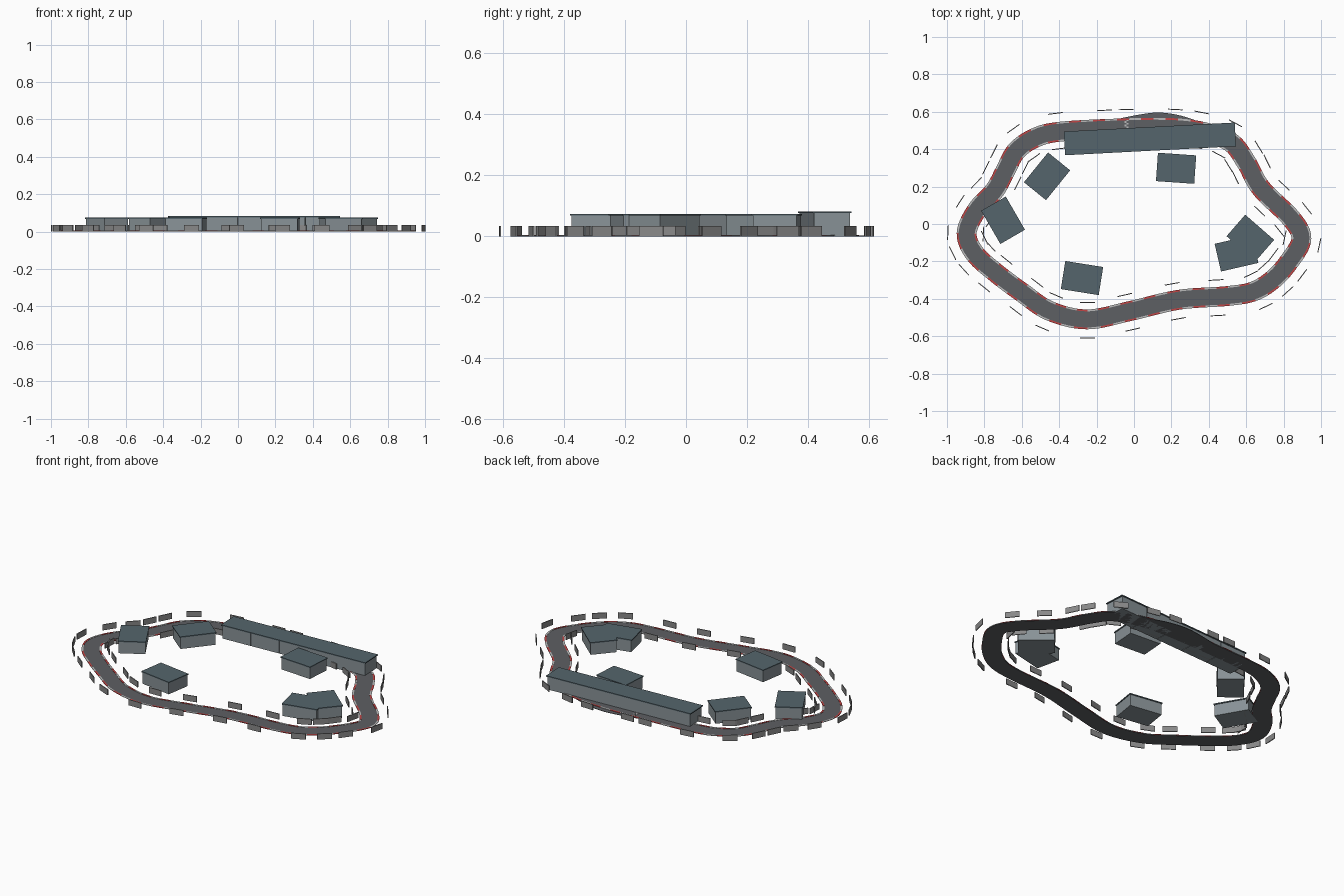
import bpy, math
from mathutils import Vector as V

if "Cube" in bpy.data.objects:
    bpy.data.objects.remove(bpy.data.objects["Cube"])


def mat(name, c):
    m = bpy.data.materials.new(name)
    m.diffuse_color = (*c, 1)
    m.use_nodes = True
    m.node_tree.nodes["Principled BSDF"].inputs["Base Color"].default_value = m.diffuse_color
    return m


ASPHALT = mat("asphalt", (0.11, 0.115, 0.125))
RED = mat("red", (0.55, 0.06, 0.06))
PALE = mat("pale", (0.5, 0.5, 0.5))
WALL = mat("wall", (0.25, 0.29, 0.31))
ROOF = mat("roof", (0.09, 0.13, 0.15))
BARRIER = mat("barrier", (0.25, 0.25, 0.25))


def mesh(name, verts, faces, m):
    me = bpy.data.meshes.new(name)
    me.from_pydata(verts, [], faces)
    me.materials.append(m)
    ob = bpy.data.objects.new(name, me)
    bpy.context.collection.objects.link(ob)
    return ob


def box_data(x, y, z0, z1, sx, sy, ang):
    c, s = math.cos(ang), math.sin(ang)
    vs = [(x + c * a * sx / 2 - s * b * sy / 2, y + s * a * sx / 2 + c * b * sy / 2, z)
          for z in (z0, z1) for a, b in ((-1, -1), (1, -1), (1, 1), (-1, 1))]
    fs = [(3, 2, 1, 0), (4, 5, 6, 7)] + [(i, (i + 1) % 4, (i + 1) % 4 + 4, i + 4) for i in range(4)]
    return vs, fs


def boxes(name, items, m):
    verts, faces = [], []
    for it in items:
        v, f = box_data(*it)
        faces += [[i + len(verts) for i in q] for q in f]
        verts += v
    return mesh(name, verts, faces, m)


def spline(pts, closed, n=10):
    pts = [V(p) for p in pts]
    k, out = len(pts), []
    get = (lambda i: pts[i % k]) if closed else (lambda i: pts[min(max(i, 0), k - 1)])
    for i in range(k if closed else k - 1):
        a, b, c, d = (get(i + j) for j in (-1, 0, 1, 2))
        for j in range(n):
            t = j / n
            out.append(0.5 * (2 * b + (c - a) * t + (2 * a - 5 * b + 4 * c - d) * t**2
                              + (3 * b - a - 3 * c + d) * t**3))
    return out if closed else out + [pts[-1]]


def tangents(path, closed):
    k = len(path)
    return [((path[(i + 1) % k] - path[i - 1]) if closed
             else (path[min(i + 1, k - 1)] - path[max(i - 1, 0)])).normalized() for i in range(k)]


def ribbon(name, path, closed, lo, hi, z0, z1, m, keep=lambda i: True):
    # strip between two offsets left of the path, with thickness
    tan, k = tangents(path, closed), len(path)
    verts, faces = [], []
    for p, t in zip(path, tan):
        nrm = V((-t.y, t.x))
        a, b = p + nrm * lo, p + nrm * hi
        verts += [(a.x, a.y, z0), (a.x, a.y, z1), (b.x, b.y, z1), (b.x, b.y, z0)]
    for i in range(k if closed else k - 1):
        if not keep(i):
            continue
        p, q = 4 * i, 4 * ((i + 1) % k)
        faces += [(p + j, p + (j + 1) % 4, q + (j + 1) % 4, q + j) for j in range(4)]
        if not (closed and keep((i - 1) % k)):
            faces.append((p + 3, p + 2, p + 1, p))
        if not (closed and keep((i + 1) % k)):
            faces.append((q, q + 1, q + 2, q + 3))
    return mesh(name, verts, faces, m)


# Track centre line, counter-clockwise
raw = spline([(-.895, -.05), (-.85, -.16), (-.74, -.26), (-.60, -.365), (-.45, -.465), (-.25, -.51),
              (-.02, -.465), (.24, -.405), (.5, -.385), (.64, -.36), (.745, -.295), (.83, -.2),
              (.895, -.08), (.84, .03), (.68, .19), (.60, .33), (.52, .435), (.38, .49),
              (.2, .513), (-.1, .51), (-.4, .493), (-.53, .46), (-.63, .39), (-.69, .28),
              (-.745, .18), (-.84, .075)], True)
# Even resampling so the kerb blocks have equal length
N = 280
seg = [(raw[(i + 1) % len(raw)] - raw[i]).length for i in range(len(raw))]
step, path, acc, nxt = sum(seg) / N, [], 0, 0
for i, s in enumerate(seg):
    while nxt < acc + s and len(path) < N:
        path.append(raw[i].lerp(raw[(i + 1) % len(raw)], (nxt - acc) / s))
        nxt += step
    acc += s
tan = tangents(path, True)

ribbon("track", path, True, -.05, .05, 0, .003, ASPHALT)

# Red and pale kerbs on both edges
for side, lo in (("inner", .043), ("outer", -.053)):
    ribbon(side + "_kerb_red", path, True, lo, lo + .01, .002, .005, RED, lambda i: i % 8 < 4)
    ribbon(side + "_kerb_pale", path, True, lo, lo + .01, .002, .0045, PALE, lambda i: i % 8 >= 4)

# Pit lane bulging outward behind the long building
pit = spline([(-.1, .525), (.02, .55), (.13, .563), (.24, .548), (.34, .515)], False)
ribbon("pit_lane", pit, False, -.033, .033, 0, .0025, ASPHALT)

# Chequered start line
boxes("start_line", [(-.045 + .01 * (i % 2), .466 + i * .01, .002, .0045, .01, .01, 0)
                     for i in range(10)], PALE)

# Barrier pairs, located by rough outer positions and snapped to the track
outer = [(-.997, -.03), (-.97, -.16), (-.92, -.24), (-.8, -.337), (-.63, -.455), (-.48, -.55),
         (-.245, -.605), (-.01, -.56), (.235, -.51), (.45, -.485), (.70, -.44), (.845, -.385),
         (.915, -.28), (.985, -.13), (.905, .07), (.78, .19), (.70, .33), (.66, .41),
         (.54, .53), (.365, .577), (.215, .61), (-.05, .613), (-.16, .613), (-.425, .594),
         (-.64, .51), (-.77, .4), (-.81, .31), (-.82, .2), (-.945, .12)]
rows = {"outer_barriers": (-.1, []), "inner_barriers": (.09, [])}
for o in outer:
    i = min(range(N), key=lambda j: (path[j] - V(o)).length)
    t = tan[i]
    for off, items in rows.values():
        p = path[i] + V((-t.y, t.x)) * off
        items.append((p.x, p.y, 0, .034, .08, .005, math.atan2(t.y, t.x)))
for name, (off, items) in rows.items():
    boxes(name, items, BARRIER)

# Small flat-roofed buildings
for i, (x, y, deg) in enumerate([(-.465, .255, 51), (-.7, .02, -60), (.225, .298, -4),
                                 (-.278, -.289, -9), (.622, -.075, -41), (.548, -.157, 13)]):
    a = math.radians(deg)
    boxes(f"building_{i + 1}_walls", [(x, y, 0, .068, .197, .144, a)], WALL)
    boxes(f"building_{i + 1}_roof", [(x, y, .068, .074, .205, .152, a)], ROOF)

# Long pit building made of five garages under one roof
a = math.radians(3)
cx, cy = .085, .455
boxes("garages", [(cx + math.cos(a) * .181 * k, cy + math.sin(a) * .181 * k, 0, .076, .179, .118, a)
                  for k in range(-2, 3)], WALL)
boxes("garage_roof", [(cx, cy, .076, .082, .915, .127, a)], ROOF)
